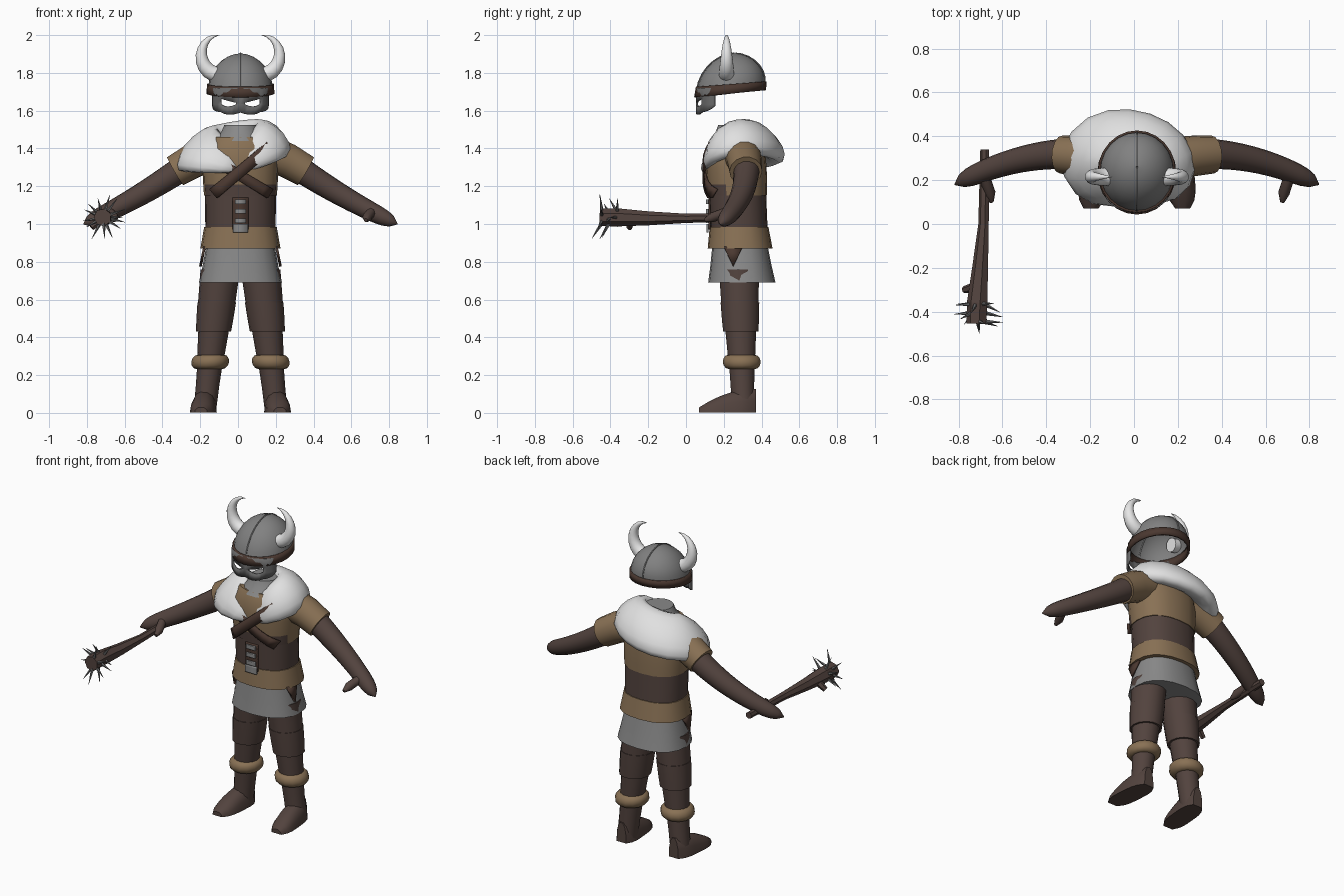
import bpy, bmesh, random
from math import sin, cos, pi, radians
from mathutils import Vector

random.seed(4)
cube = bpy.data.objects.get("Cube")
if cube:
    bpy.data.objects.remove(cube)


def material(name, red, green, blue):
    mat = bpy.data.materials.new(name)
    mat.use_nodes = True
    mat.diffuse_color = (red, green, blue, 1)
    mat.node_tree.nodes["Principled BSDF"].inputs["Base Color"].default_value = mat.diffuse_color
    return mat


def neutral(name, value):
    return material(name, value, value, value)


BROWN = material("dark brown leather", .085, .056, .048)
STRAP = material("strap brown", .07, .04, .03)
TAN = material("tan cloth", .25, .165, .09)
GREY = neutral("grey cloth", .25)
STEEL = neutral("helmet steel", .22)
MASK = neutral("mask steel", .14)
FUR = neutral("white fur", .75)
HORN = neutral("ivory horn", .8)
SPIKE = neutral("spike iron", .13)

MID = .013  # plane of symmetry of the body
X, Y, Z = Vector((1, 0, 0)), Vector((0, 1, 0)), Vector((0, 0, 1))


def steps(count):
    return [i / count for i in range(count + 1)]


def finish(name, bm, mat, smooth=40, thick=0):
    bmesh.ops.recalc_face_normals(bm, faces=bm.faces[:])
    mesh = bpy.data.meshes.new(name)
    bm.to_mesh(mesh)
    bm.free()
    mesh.materials.append(mat)
    ob = bpy.data.objects.new(name, mesh)
    bpy.context.collection.objects.link(ob)
    if thick:
        mod = ob.modifiers.new("thickness", "SOLIDIFY")
        mod.thickness, mod.offset = thick, 0
    if smooth:
        bpy.ops.object.select_all(action="DESELECT")
        ob.select_set(True)
        bpy.context.view_layer.objects.active = ob
        bpy.ops.object.shade_smooth_by_angle(angle=radians(smooth))
    return ob


def loft(name, rows, mat, sides=14, axis=None, ref=Z, caps=True, power=1, warp=None,
         smooth=40, thick=0):
    """Skin elliptical rings, given as (point, radius u, radius v), along a path."""
    bm = bmesh.new()
    points = [Vector(row[0]) for row in rows]
    rings = []
    for i, (p, row) in enumerate(zip(points, rows)):
        along = axis or points[min(i + 1, len(points) - 1)] - points[max(i - 1, 0)]
        u = along.cross(ref(p) if callable(ref) else ref).normalized()
        v = u.cross(along).normalized()
        ring = []
        for k in range(sides):
            c, s = [abs(w) ** power * (1 if w > 0 else -1)
                    for w in (cos(2 * pi * k / sides), sin(2 * pi * k / sides))]
            co = p + u * c * row[1] + v * s * row[-1]
            ring.append(bm.verts.new(warp(co) if warp else co))
        rings.append(ring)
    for a, b in zip(rings, rings[1:]):
        for k in range(sides):
            bm.faces.new((a[k], a[k - 1], b[k - 1], b[k]))
    if caps:
        bm.faces.new(rings[0])
        bm.faces.new(rings[-1])
    return finish(name, bm, mat, smooth, thick)


def torso_axis(z):
    return MID, .33 - .05 * z, z


def upright(name, radii, mat, centre=torso_axis, depth=.81, **options):
    """Stack of level rings given as {height: radius}."""
    rows = [(centre(z), r, r * depth) for z, r in radii.items()]
    return loft(name, rows, mat, axis=Z, ref=Y, **options)


# Torso: skirt, hem, waist, chest and undershirt
boxy = dict(sides=20, power=.85)
upright("skirt", {.69: .22, .78: .2, .9: .178}, GREY, **boxy)
upright("tunic_hem", {.87: .212, .985: .192}, TAN, **boxy)
upright("waist_wrap", {.975: .186, 1.155: .188}, BROWN, **boxy)
chest = upright("tunic_chest", {1.15: .193, 1.21: .197, 1.3: .2, 1.4: .195, 1.46: .15}, TAN, **boxy)
chest.data.materials.append(BROWN)
for face in chest.data.polygons:
    if face.center.z < 1.21 and face.normal.y < -.2:
        face.material_index = 1
upright("undershirt_neck", {1.44: .14, 1.49: .1, 1.525: .085}, GREY, depth=1)


def chest_y(x):
    return .27 - .162 * max(0, 1 - abs((x - MID) / .2) ** 2.35) ** .425


def ribbon(name, start, end, width, mat, lift):
    """Thin strap across the front of the torso between two (x, z) points."""
    bm = bmesh.new()
    start, end = Vector(start), Vector(end)
    across = (end - start).orthogonal().normalized() * width / 2
    pairs = []
    for t in steps(8):
        p = start.lerp(end, t)
        pairs.append([bm.verts.new((q.x, chest_y(q.x) - lift, q.y)) for q in (p - across, p + across)])
    for a, b in zip(pairs, pairs[1:]):
        bm.faces.new((a[0], a[1], b[1], b[0]))
    finish(name, bm, mat, thick=.012)


ribbon("chest_strap_long", (.17, 1.41), (-.13, 1.16), .06, STRAP, .015)
ribbon("chest_strap_short", (-.11, 1.33), (.17, 1.16), .055, STRAP, .008)
ribbon("lacing_backing", (MID, 1.14), (MID, .97), .085, STRAP, -.014)
for z in (1.13, 1.08, 1.03):
    ribbon("lacing", (MID, z), (MID, z - .025), .06, GREY, -.004)
ribbon("lacing_tail", (MID, 1), (MID, .955), .08, GREY, -.004)


def leg_axis(side):
    return lambda z: (MID + side * (.19 - .11 * z), .303 - .03 * z, z)


def above_ground(co):
    return Vector((co.x, co.y, max(co.z, .003)))


# Limbs, boots, hip flaps and horns, built for each side
for side, label in ((1, "left_"), (-1, "right_")):

    def at(x, y, z):
        return MID + side * x, y, z

    # Leg: thigh, knee wrap, shin, cuff and boot
    leg = dict(centre=leg_axis(side), depth=1.03)
    upright(label + "thigh", {.76: .105, .56: .098}, BROWN, **leg)
    upright(label + "knee_wrap", {.585: .102, .5: .098, .43: .093}, BROWN, **leg)
    upright(label + "shin", {.45: .082, .27: .07}, BROWN, **leg)
    cuff = {.27 - .038 * cos(pi * t): .068 + .032 * sin(pi * t) for t in steps(6)}
    upright(label + "boot_cuff", cuff, TAN, **leg)
    upright(label + "boot_shaft", {.26: .067, .14: .062, .02: .06}, BROWN, **leg)
    foot = [(at(.184 + .025 * t, .37 - .3 * t, 0),
             .067 * (1 - .5 * abs(2 * t - 1) ** 4), .03 + .1 * (1 - t * t)) for t in steps(8)]
    loft(label + "boot_foot", foot, BROWN, axis=Y, power=.85, warp=above_ground)

    # Arm: short sleeve, arm tapering into a mitten hand, thumb
    loft(label + "sleeve", [(at(.12, .29, 1.385), .1), (at(.25, .31, 1.335), .093),
                            (at(.345, .317, 1.28), .087)], TAN)
    arm = [(at(.3 + .53 * t, .32 - .14 * t * t, 1.3 - .3 * t - .06 * t * (1 - t)),
            .003 + (.068 - .028 * t) * (1 - t ** 18)) for t in steps(16)]
    loft(label + "arm", arm, BROWN, smooth=60)
    loft(label + "thumb", [(at(.7, .23, 1.07), .025), (at(.67, .14, 1.035), .026),
                           (at(.663, .1, 1.02), .01)], BROWN, sides=8, smooth=60)

    # Flap hanging on the hip
    bm = bmesh.new()
    bm.faces.new([bm.verts.new(at(*p)) for p in ((.19, .2, .88), (.19, .3, .88), (.212, .25, .775))])
    finish(label + "hip_flap", bm, STRAP, thick=.014)

    # Horn sweeping through a half circle
    horn = [(at(.112 + .095 * cos(pi * (t - .5)), .215, 1.895 + .105 * sin(pi * (t - .5))),
             .041 * cos(t * pi / 2) + .001) for t in steps(10)]
    loft(label + "horn", horn, HORN, ref=Y, smooth=60)


# Fur collar: a thick sloping roll around the neck, fuller on the right, open at the front
def fur_slope(p):
    return Vector((p.x, p.y - .27, 0)).normalized() + Z


collar = []
for t in steps(18):
    a = pi * (2 * t - 1)
    w = abs(a / pi)
    centre = (.02 + .2 * sin(a) - .05 * cos(a / 2), .27 + .145 * cos(a),
              1.435 + .03 * sin(a) - .15 * w ** 4)
    collar.append((centre, (.137 - .017 * sin(a)) * (1 - .85 * w ** 6), .063 * (1 - .8 * w ** 6)))
loft("fur_collar", collar, FUR, ref=fur_slope, smooth=80)


# Helmet: hollow pointed dome, tilted band and centre ridge
def tilt(co):
    return co + Z * .5 * (co.y - .237) * (1.9 - co.z)


def helmet_axis(z):
    return MID, .237 + .12 * (z - 1.72), z


dome = {1.72 + .183 * sin(t * pi / 2): .168 * cos(t * pi / 2) ** 1.1 + .002 for t in steps(7)}
helmet = dict(centre=helmet_axis, depth=1.06, sides=24, caps=False, warp=tilt)
upright("helmet_dome", dome, STEEL, **helmet)
upright("helmet_band", {1.69: .173, 1.74: .17}, STRAP, thick=.014, **helmet)
for side, label in ((-1, "front_"), (1, "back_")):
    ridge = [(Vector(helmet_axis(z)) + Y * side * r * 1.06, .005) for z, r in dome.items()]
    loft(label + "helmet_ridge", ridge, STEEL, sides=6, ref=X, warp=tilt)

# Face mask with slanted eye openings
bm = bmesh.new()
columns = []
for t in steps(20):
    u = 2 * t - 1
    w = abs(u)
    x, y = MID + .145 * sin(u * pi / 2), .155 - .098 * cos(u * pi / 2)
    chin = 1.59 - .012 * sin(min(w * 2, 1) * pi) + .035 * w ** 4
    eye_low = 1.622 + min(.012, .3 * (w - .3) ** 2)
    eye_high = 1.636 + .055 * w
    columns.append([bm.verts.new((x, y, z)) for z in (chin, eye_low, eye_high, 1.72)])
for i, (a, b) in enumerate(zip(columns, columns[1:])):
    is_eye = .1 < abs((i + .5) / 10 - 1) < .5
    for j in range(3):
        if not (j == 1 and is_eye):
            bm.faces.new((a[j], b[j], b[j + 1], a[j + 1]))
finish("face_mask", bm, MASK, thick=.01)

# Spiked club held in the right hand
loft("club", [((-.68, .34, 1.035), .021), ((-.685, 0, 1.03), .025), ((-.7, -.2, 1.03), .038),
              ((-.713, -.36, 1.035), .049), ((-.717, -.455, 1.035), .047)], BROWN, sides=7, smooth=0)
loft("club_stub", [((-.735, -.29, 1.015), .022), ((-.775, -.3, .98), .016)], BROWN, sides=6, smooth=0)
for k in range(14):
    turn = 2.4 * k
    around = Vector((cos(turn), 0, sin(turn)))
    base = Vector((-.715, -.365 - .04 * (k % 3), 1.035)) + .03 * around
    tip = base + (around + Y * random.uniform(-.7, .1)) * random.uniform(.07, .1)
    loft("club_spike", [(base, .011), (tip, .001)], SPIKE, sides=5, ref=Y, smooth=0)
